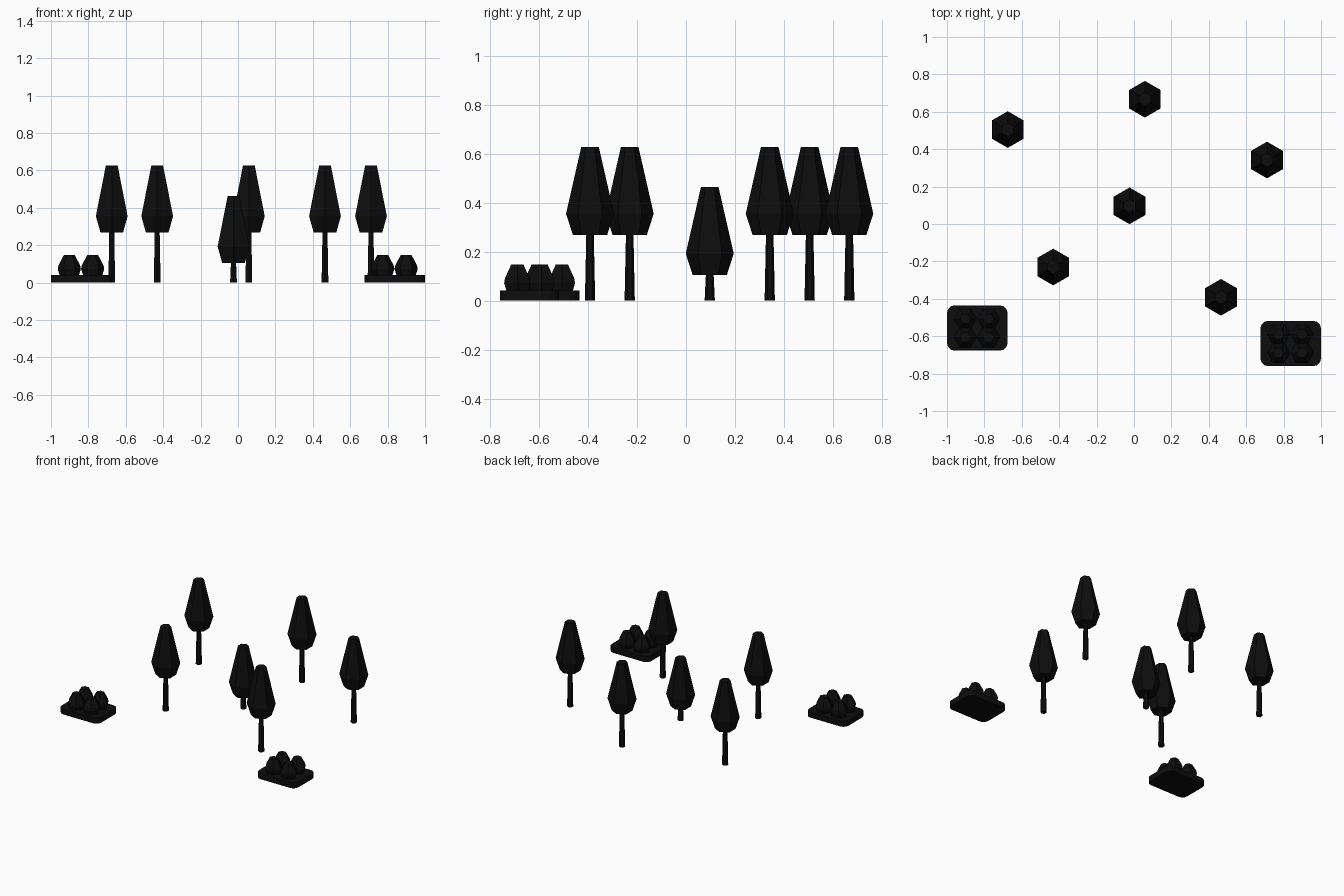
import bpy, bmesh, math

if "Cube" in bpy.data.objects:
    bpy.data.objects.remove(bpy.data.objects["Cube"])

black = bpy.data.materials.new("near_black")
black.diffuse_color = (0.004, 0.004, 0.004, 1)
black.use_nodes = True
black.node_tree.nodes["Principled BSDF"].inputs["Base Color"].default_value = black.diffuse_color


def finish(name, bm, loc):
    bmesh.ops.recalc_face_normals(bm, faces=bm.faces)
    me = bpy.data.meshes.new(name)
    bm.to_mesh(me)
    bm.free()
    me.materials.append(black)
    ob = bpy.data.objects.new(name, me)
    ob.location = loc
    bpy.context.collection.objects.link(ob)
    return ob


def lathe(name, profile, loc, turn=0.0, sides=6):
    """Low-poly turned solid from (radius, height) pairs."""
    bm = bmesh.new()
    rings = []
    for r, z in profile:
        rings.append([bm.verts.new((r * math.cos(turn + math.tau * i / sides),
                                    r * math.sin(turn + math.tau * i / sides), z))
                      for i in range(sides)])
    for a, b in zip(rings, rings[1:]):
        for i in range(sides):
            j = (i + 1) % sides
            bm.faces.new((a[i], a[j], b[j], b[i]))
    bm.faces.new(rings[0][::-1])
    bm.faces.new(rings[-1])
    return finish(name, bm, loc)


def slab(name, w, d, h, r, loc):
    """Planter base with rounded corners."""
    bm = bmesh.new()
    bmesh.ops.create_cube(bm, size=1)
    for v in bm.verts:
        v.co = (v.co.x * w, v.co.y * d, (v.co.z + 0.5) * h)
    upright = [e for e in bm.edges
               if abs(e.verts[0].co.z - e.verts[1].co.z) > h / 2]
    bmesh.ops.bevel(bm, geom=upright, offset=r, segments=3, profile=0.5,
                    affect='EDGES')
    return finish(name, bm, loc)


# Trees: x, y, height where the foliage starts
trees = [(-0.675, 0.505, 0.268), (0.058, 0.667, 0.268), (0.711, 0.342, 0.268),
         (-0.024, 0.097, 0.105), (-0.432, -0.230, 0.268), (0.465, -0.392, 0.268)]
for x, y, base in trees:
    lathe("tree_trunk", [(0.021, 0), (0.015, base + 0.02)], (x, y, 0), math.pi / 6)
    lathe("tree_foliage", [(0.070, 0), (0.098, 0.087), (0.036, 0.359)],
          (x, y, base), math.pi / 6)

# Planting beds with four clipped bushes each
for cx, cy in [(-0.838, -0.556), (0.838, -0.639)]:
    slab("bed_base", 0.324, 0.242, 0.041, 0.04, (cx, cy, 0))
    for dx in (-0.064, 0.061):
        for dy in (-0.05, 0.049):
            lathe("bush", [(0.050, 0.035), (0.062, 0.072), (0.058, 0.092), (0.029, 0.147)],
                  (cx + dx, cy + dy, 0))
